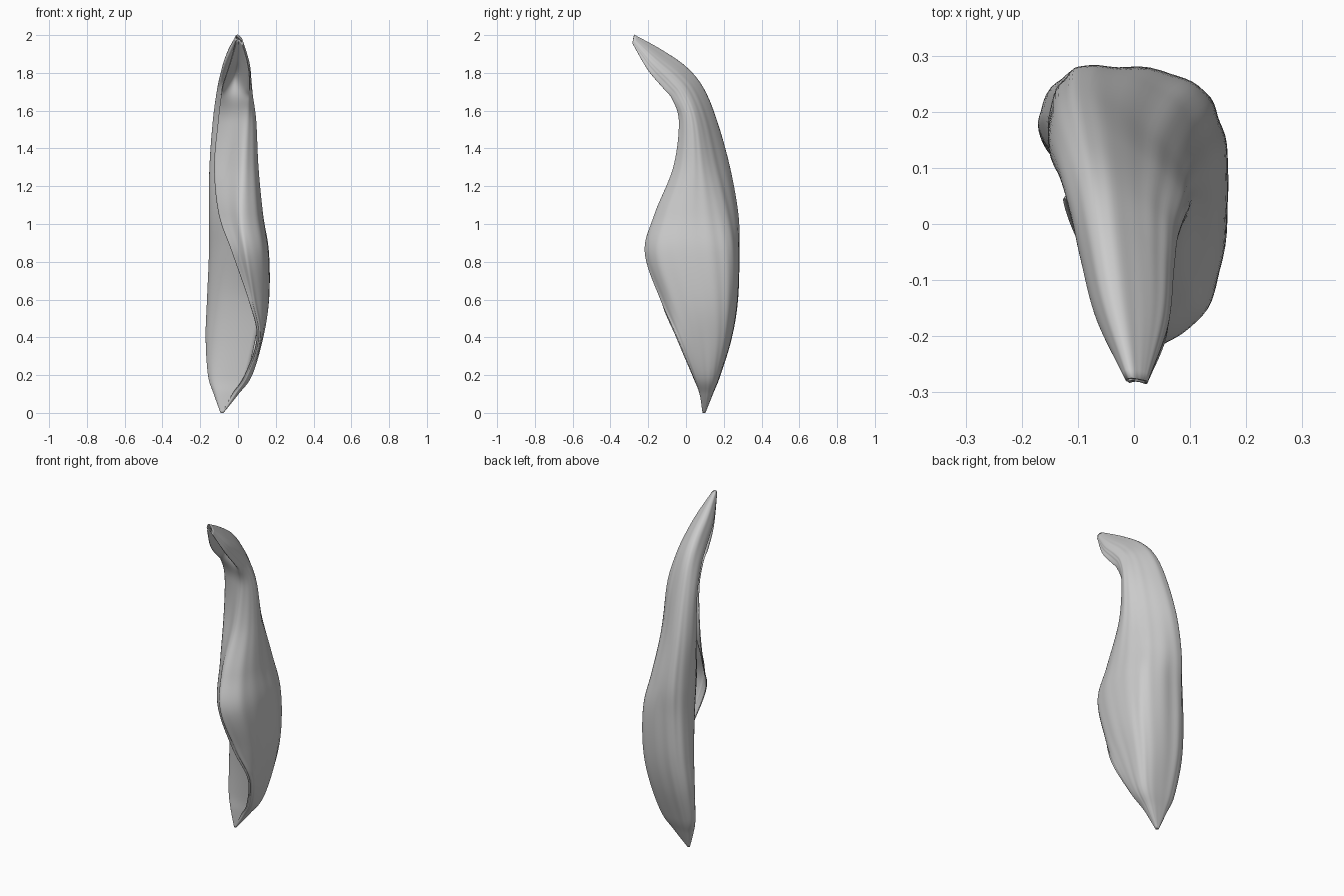
import bpy, bmesh, math
from mathutils import Vector

cube = bpy.data.objects.get("Cube")
if cube:
    bpy.data.objects.remove(cube)

# Material
mat = bpy.data.materials.new("pale_grey")
mat.use_nodes = True
grey = (0.6, 0.6, 0.6, 1)
mat.diffuse_color = grey
bsdf = mat.node_tree.nodes["Principled BSDF"]
bsdf.inputs["Base Color"].default_value = grey
bsdf.inputs["Roughness"].default_value = 0.7


def spline(points, t):
    """Smooth curve through the points, with t running from zero to one."""
    last = len(points) - 1
    i = min(int(t * last), last - 1)
    f = t * last - i
    b, c = points[i], points[i + 1]
    a = points[i - 1] if i > 0 else b * 2 - c
    d = points[i + 2] if i + 2 <= last else c * 2 - b
    return (b * 2 + (c - a) * f + (a * 2 - b * 5 + c * 4 - d) * f ** 2
            + (b * 3 - a - c * 3 + d) * f ** 3) * 0.5


# Levels from base to tip:
# spine height, front drop, left x, right x, spine y, left corner y,
# front corner x and y, outer lip x and y, hollow under the hood
LEVELS = [
    (0, 0, -.09, -.08, .1, .093, -.082, .09, -.085, .09, 0),
    (.1, 0, -.125, 0, .14, .1, -.012, .075, -.03, .075, 0),
    (.2, 0, -.155, .072, .18, .12, .055, .04, .035, .035, 0),
    (.4, 0, -.167, .13, .24, .14, .118, -.04, .1, -.05, 0),
    (.6, 0, -.16, .162, .272, .14, .09, -.128, .055, -.13, 0),
    (.85, 0, -.15, .161, .28, .12, .05, -.213, -.03, -.15, -.005),
    (1.05, 0, -.15, .13, .275, .09, .02, -.165, -.1, -.025, 0),
    (1.3, 0, -.148, .105, .23, .08, .025, -.065, -.125, .045, .008),
    (1.55, .01, -.13, .093, .16, .05, .04, -.035, -.105, .025, .008),
    (1.72, .06, -.11, .075, .09, -.02, .05, -.07, -.09, -.035, .015),
    (1.83, .11, -.093, .068, 0, -.09, .052, -.115, -.08, -.1, .055),
    (1.92, .1, -.065, .058, -.13, -.185, .05, -.2, -.05, -.195, .035),
    (2, .04, -.012, .022, -.275, -.28, .02, -.283, -.01, -.282, .003),
]


def section(level):
    """Rolled cross-section, from the tucked edge round the back to the outer lip."""
    z, drop, xl, xr, yb, yl, xf, yf, lip_x, lip_y, hollow = level
    w, dl, dr = xr - xl, yb - yl, yb - yf
    # The right of the back flattens into a slope on the upper part
    slope = min(max((z - .9) / .5, 0), 1)
    outline = [
        (min(lip_x + w * .3, xr - w * .12), yl - (yl - yf) * .6 + hollow * 1.3),
        (xl + w * .2, yl - (yl - yf) * .22 + hollow * .7),
        (xl, yl + dl * .3),
        (xl + w * .08, yb - dl * .15),
        (xl + w * .3, yb),
        (xr - w * (.23 + .1 * slope), yb - dr * (.05 + .19 * slope)),
        (xr - w * (.04 + .05 * slope), yb - dr * (.22 + .25 * slope)),
        (xr, yb - dr * (.52 + .14 * slope)),
        (xr - (xr - xf) * .25, yb - dr * .85),
        (xf, yf),
        ((xf + lip_x) / 2, (yf + lip_y) / 2 + hollow),
        (lip_x, lip_y),
    ]
    return [Vector((x, y, z - drop * (yb - y) / dr)) for x, y in outline]


# Rolled shell, lofted along its length
ROWS, COLS = 110, 99
profiles = [section(level) for level in LEVELS]
tracks = list(zip(*profiles))
bm = bmesh.new()
grid = []
for r in range(ROWS + 1):
    v = r / ROWS
    ring = [spline(track, v) for track in tracks]
    centre = sum(ring, Vector()) / len(ring)
    row = []
    for c in range(COLS + 1):
        u = c / COLS
        p = spline(ring, u)
        # Shallow lengthwise veins
        vein = math.sin(u * 75 + v * 5) + .7 * math.sin(u * 118 - v * 7)
        fade = math.sin(math.pi * u)
        p += (p - centre) * (.008 * vein * fade)
        row.append(bm.verts.new(p))
    grid.append(row)
for r in range(ROWS):
    for c in range(COLS):
        bm.faces.new((grid[r][c], grid[r][c + 1], grid[r + 1][c + 1], grid[r + 1][c]))

mesh = bpy.data.meshes.new("rolled_petal")
bm.to_mesh(mesh)
bm.free()
mesh.materials.append(mat)
petal = bpy.data.objects.new("rolled_petal", mesh)
bpy.context.collection.objects.link(petal)

# Thin wall and smooth shading
wall = petal.modifiers.new("thin_wall", "SOLIDIFY")
wall.thickness = .005
wall.offset = 0
bpy.ops.object.select_all(action="DESELECT")
petal.select_set(True)
bpy.context.view_layer.objects.active = petal
bpy.ops.object.shade_smooth_by_angle(angle=math.radians(50))
